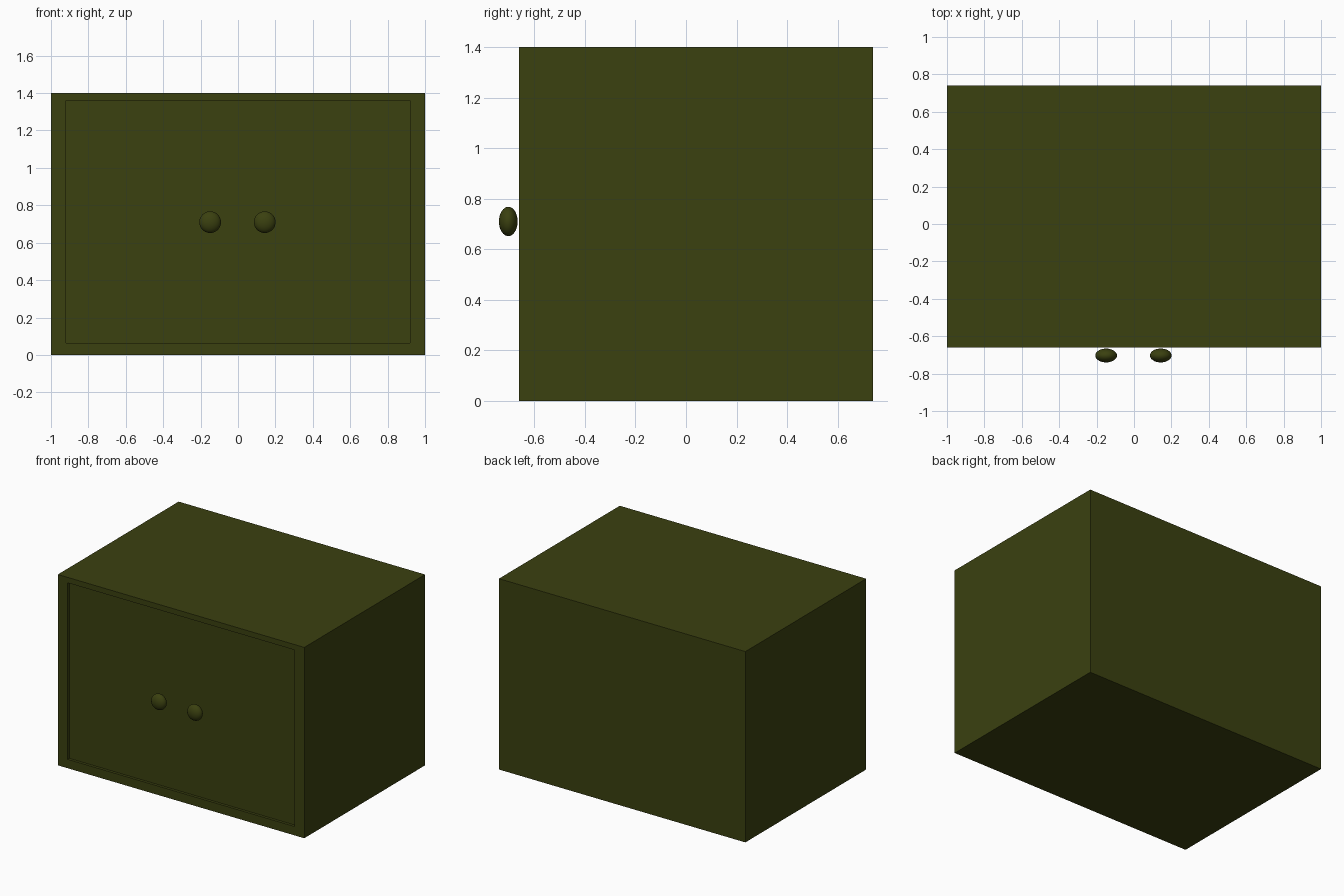
import bpy, bmesh
from mathutils import Matrix, Vector

if "Cube" in bpy.data.objects:
    bpy.data.objects.remove(bpy.data.objects["Cube"])

olive = bpy.data.materials.new("dark_olive")
olive.diffuse_color = (0.043, 0.052, 0.005, 1)
olive.use_nodes = True
olive.node_tree.nodes["Principled BSDF"].inputs["Base Color"].default_value = olive.diffuse_color


def finish(name, bm, smooth=False):
    me = bpy.data.meshes.new(name)
    bm.to_mesh(me)
    bm.free()
    me.materials.append(olive)
    for p in me.polygons:
        p.use_smooth = smooth
    ob = bpy.data.objects.new(name, me)
    bpy.context.collection.objects.link(ob)
    return ob


# Cabinet body with a recessed front panel
FRONT, BACK, HEIGHT, RECESS = -0.66, 0.74, 1.4, 0.02
bm = bmesh.new()
bmesh.ops.create_cube(bm, size=1, matrix=Matrix.Translation((0, (FRONT + BACK) / 2, HEIGHT / 2))
                      @ Matrix.Diagonal((2, BACK - FRONT, HEIGHT, 1)))
bm.normal_update()
front = min(bm.faces, key=lambda f: f.calc_center_median().y)

# Panel border, then the step inwards
bmesh.ops.inset_region(bm, faces=[front], thickness=0.05)
for v in front.verts:
    v.co.x = 0.92 if v.co.x > 0 else -0.92
    v.co.z = 1.36 if v.co.z > 0.7 else 0.065
step = bmesh.ops.extrude_discrete_faces(bm, faces=[front])["faces"]
bmesh.ops.translate(bm, verts=step[0].verts[:], vec=Vector((0, RECESS, 0)))
finish("cabinet_body", bm)

# Pair of flattened round knobs
for name, x in (("left_knob", -0.149), ("right_knob", 0.143)):
    bm = bmesh.new()
    bmesh.ops.create_uvsphere(bm, u_segments=32, v_segments=16, radius=1,
                              matrix=Matrix.Translation((x, -0.703, 0.71))
                              @ Matrix.Diagonal((0.058, 0.037, 0.058, 1)))
    finish(name, bm, smooth=True)
